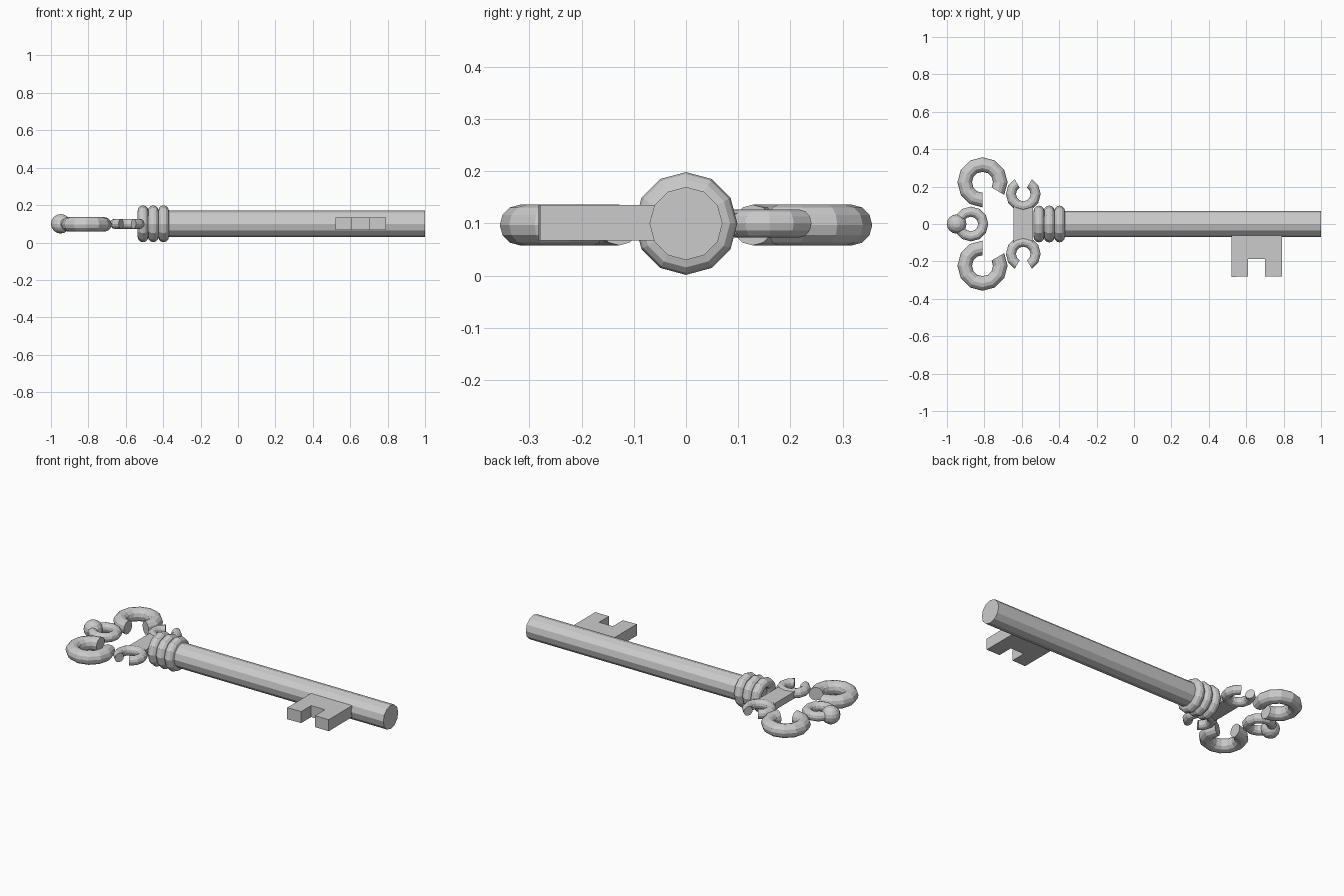
import bpy, bmesh
from math import pi, sin, cos, radians
from mathutils import Matrix, Vector

if "Cube" in bpy.data.objects:
    bpy.data.objects.remove(bpy.data.objects["Cube"])

Z = 0.1  # height of the key's axis


def finish(name, bm):
    bmesh.ops.recalc_face_normals(bm, faces=bm.faces)
    me = bpy.data.meshes.new(name)
    bm.to_mesh(me)
    bm.free()
    ob = bpy.data.objects.new(name, me)
    bpy.context.collection.objects.link(ob)
    return ob


def ring(name, centre, major, minor, start=0, sweep=360, tilt=None, sides=12):
    """Twelve-sided torus, or an open C with capped ends."""
    bm = bmesh.new()
    closed = sweep == 360
    steps = round(sweep / 30)
    loops = []
    for i in range(steps if closed else steps + 1):
        a = radians(start + i * 30)
        loops.append([bm.verts.new((cos(a) * (major + minor * cos(2 * pi * j / sides)),
                                    sin(a) * (major + minor * cos(2 * pi * j / sides)),
                                    minor * sin(2 * pi * j / sides))) for j in range(sides)])
    for i in range(steps):
        p, q = loops[i], loops[(i + 1) % len(loops)]
        for j in range(sides):
            k = (j + 1) % sides
            bm.faces.new((p[j], q[j], q[k], p[k]))
    if not closed:
        bm.faces.new(loops[0])
        bm.faces.new(loops[-1])
    m = Matrix.Translation(centre)
    if tilt:
        m = m @ tilt
    bmesh.ops.transform(bm, matrix=m, verts=bm.verts)
    return finish(name, bm)


def slab(name, outline, z0, z1):
    """Flat outline extruded upwards."""
    bm = bmesh.new()
    f = bm.faces.new([bm.verts.new((x, y, z0)) for x, y in outline])
    ext = bmesh.ops.extrude_face_region(bm, geom=[f])
    vs = [v for v in ext["geom"] if isinstance(v, bmesh.types.BMVert)]
    bmesh.ops.translate(bm, verts=vs, vec=(0, 0, z1 - z0))
    return finish(name, bm)


to_x = Matrix.Rotation(pi / 2, 4, 'Y')

# shaft
bm = bmesh.new()
bmesh.ops.create_cone(bm, cap_ends=True, segments=12, radius1=0.07, radius2=0.07, depth=1.5,
                      matrix=Matrix.Translation((0.25, 0, Z)) @ to_x)
finish("shaft", bm)

# collar rings
for i in range(3):
    ring(f"collar_{i + 1}", (-0.508 + i * 0.055, 0, Z), 0.07, 0.0285, tilt=to_x)

# bit with a notch
slab("bit", [(0.52, -0.04), (0.52, -0.283), (0.61, -0.28), (0.61, -0.187), (0.70, -0.187),
             (0.70, -0.28), (0.79, -0.28), (0.79, -0.04)], 0.067, 0.135)

# bow: plate, paired open scrolls, end ring and ball
slab("bow_plate", [(-0.645, -0.1), (-0.54, -0.1), (-0.54, 0.1), (-0.645, 0.1)], 0.08, 0.12)
for side, s in (("left", 1), ("right", -1)):
    ring(f"large_scroll_{side}", (-0.81, s * 0.223, 0.097), 0.095, 0.039,
         -30 if s > 0 else 90, 300)
    ring(f"small_scroll_{side}", (-0.592, s * 0.16, Z), 0.066, 0.027,
         120 if s > 0 else -60, 300)
ring("end_ring", (-0.872, 0, Z), 0.066, 0.027)

bm = bmesh.new()
bmesh.ops.create_uvsphere(bm, u_segments=16, v_segments=8, radius=0.052,
                          matrix=Matrix.Translation((-0.948, 0, Z)))
finish("end_ball", bm)
